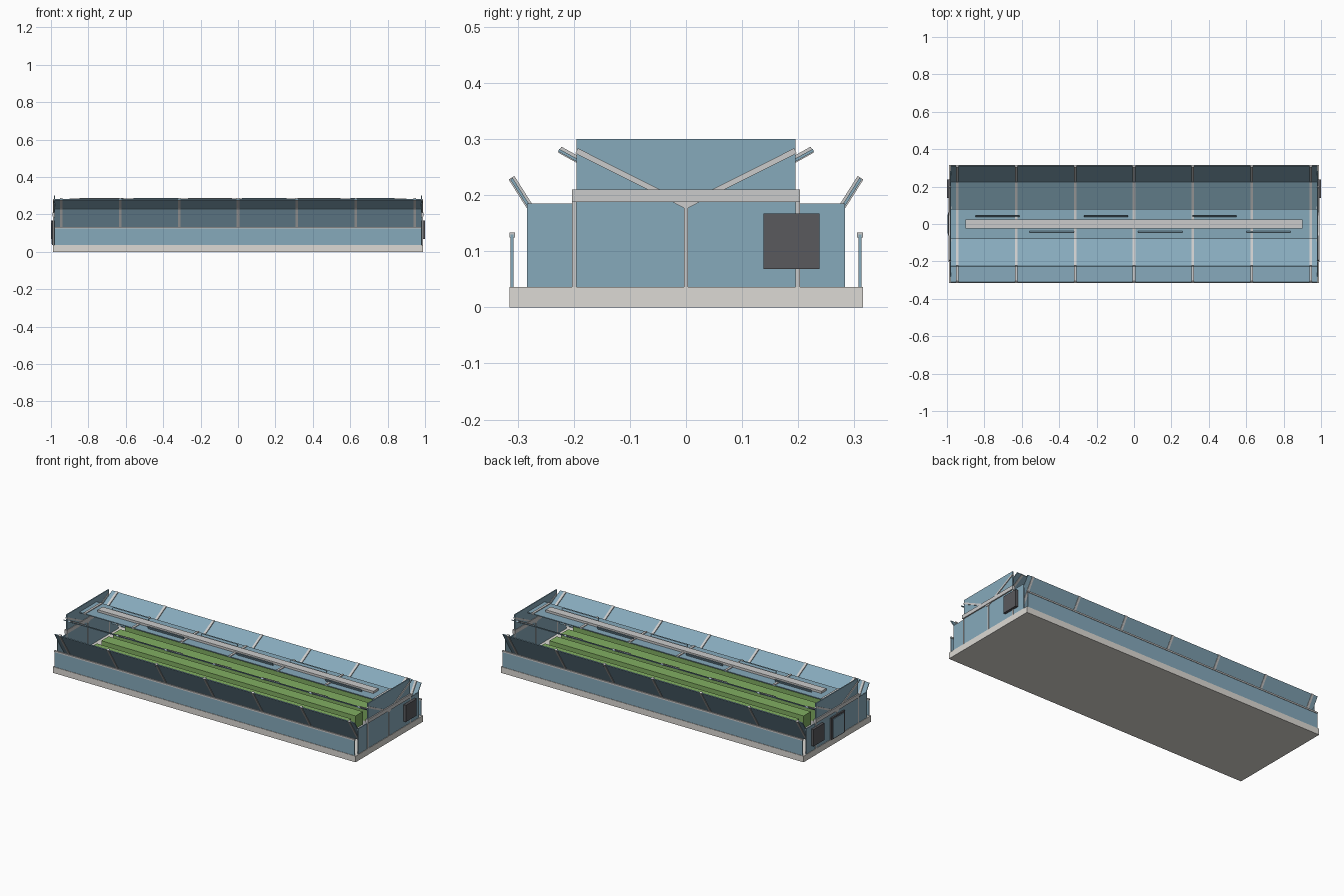
import bpy
from math import atan2, hypot

if "Cube" in bpy.data.objects:
    bpy.data.objects.remove(bpy.data.objects["Cube"])


def mat(name, c):
    m = bpy.data.materials.new(name)
    m.diffuse_color = (*c, 1)
    m.use_nodes = True
    m.node_tree.nodes["Principled BSDF"].inputs["Base Color"].default_value = m.diffuse_color
    return m


GLASS = mat("glass_blue", (0.24, 0.40, 0.50))
STEEL = mat("steel_grey", (0.55, 0.56, 0.58))
SLAB = mat("concrete", (0.72, 0.70, 0.66))
GREEN = mat("crop_green", (0.22, 0.42, 0.12))
DARK = mat("dark_grey", (0.10, 0.10, 0.11))


def box(name, x, y, z, m):
    """Box from (min, max) ranges on each axis."""
    bpy.ops.mesh.primitive_cube_add(size=1, location=[(a + b) / 2 for a, b in (x, y, z)])
    o = bpy.context.object
    o.name = name
    o.scale = [b - a for a, b in (x, y, z)]
    o.data.materials.append(m)
    return o


def strip(name, x, p, q, thick, m):
    """Box spanning x, running from p to q in the y-z plane."""
    length = hypot(q[0] - p[0], q[1] - p[1])
    o = box(name, x, (-length / 2, length / 2), (-thick / 2, thick / 2), m)
    o.location.y, o.location.z = (p[0] + q[0]) / 2, (p[1] + q[1]) / 2
    o.rotation_euler.x = atan2(q[1] - p[1], q[0] - p[0])
    return o


FRAMES = [-0.945, -0.63, -0.315, 0, 0.315, 0.63, 0.945]
LEN = (-0.98, 0.98)

# Foundation slab
box("foundation_slab", (-0.988, 0.988), (-0.315, 0.315), (0, 0.036), SLAB)

for s in (-1, 1):
    # Low side walls with a top rail
    box("side_wall_glass", LEN, (s * 0.31 - 0.0025, s * 0.31 + 0.0025), (0.036, 0.13), GLASS)
    box("side_wall_rail", LEN, (s * 0.31 - 0.005, s * 0.31 + 0.005), (0.124, 0.133), STEEL)

    # Steep lower roof panel and shallow upper roof panel
    strip("lower_roof_glass", LEN, (s * 0.222, 0.088), (s * 0.311, 0.229), 0.005, GLASS)
    strip("upper_roof_glass", LEN, (s * 0.075, 0.197), (s * 0.227, 0.28), 0.005, GLASS)
    for x in FRAMES:
        w = (x - 0.007, x + 0.007)
        strip("lower_rafter", w, (s * 0.222, 0.09), (s * 0.311, 0.231), 0.012, STEEL)
        strip("upper_rafter", w, (s * 0.075, 0.198), (s * 0.225, 0.281), 0.012, STEEL)

    # Staggered ridge vents
    for i in range(3):
        c = -s * 0.145 + (i - 1) * 0.58
        c = (-0.73 if s > 0 else -0.44) + i * 0.58
        strip("ridge_vent", (c - 0.118, c + 0.118), (s * 0.04, 0.272),
              (s * 0.046, 0.286), 0.004, GLASS)

# Flat roof cap, cross bars and ridge beam
box("cap_glass", LEN, (-0.08, 0.08), (0.266, 0.271), GLASS)
for x in FRAMES:
    box("cap_bar", (x - 0.007, x + 0.007), (-0.08, 0.08), (0.264, 0.275), STEEL)
box("ridge_beam", (-0.9, 0.9), (-0.023, 0.023), (0.27, 0.284), STEEL)

# End walls with posts, tie beam and braces
for e in (-1, 1):
    def xr(a, b):
        return tuple(sorted((e * a, e * b)))
    box("end_wall_glass", xr(0.979, 0.985), (-0.283, 0.283), (0.032, 0.185), GLASS)
    box("end_gable_glass", xr(0.979, 0.985), (-0.195, 0.195), (0.185, 0.3), GLASS)
    for y in (-0.199, 0, 0.199):
        box("end_post", xr(0.978, 0.988), (y - 0.004, y + 0.004), (0.032, 0.19), STEEL)
    box("end_tie_beam", xr(0.976, 0.992), (-0.203, 0.203), (0.188, 0.21), STEEL)
    for s in (-1, 1):
        strip("end_brace", xr(0.978, 0.989), (0, 0.181), (s * 0.195, 0.279), 0.01, STEEL)
    # Ventilation fan
    box("vent_fan", xr(0.984, 1.0), (0.138, 0.238), (0.068, 0.167), DARK)

# Entrance door in the left end
box("door_frame", (-0.994, -0.984), (-0.062, 0.062), (0.036, 0.165), DARK)
box("door_panel", (-0.997, -0.993), (-0.05, 0.05), (0.042, 0.155), GLASS)

# Crop rows on troughs
for y in (-0.165, -0.055, 0.055, 0.165):
    box("crop_trough", (-0.86, 0.86), (y - 0.03, y + 0.03), (0.034, 0.07), STEEL)
    box("crop_row", (-0.83, 0.83), (y - 0.034, y + 0.034), (0.07, 0.145), GREEN)
